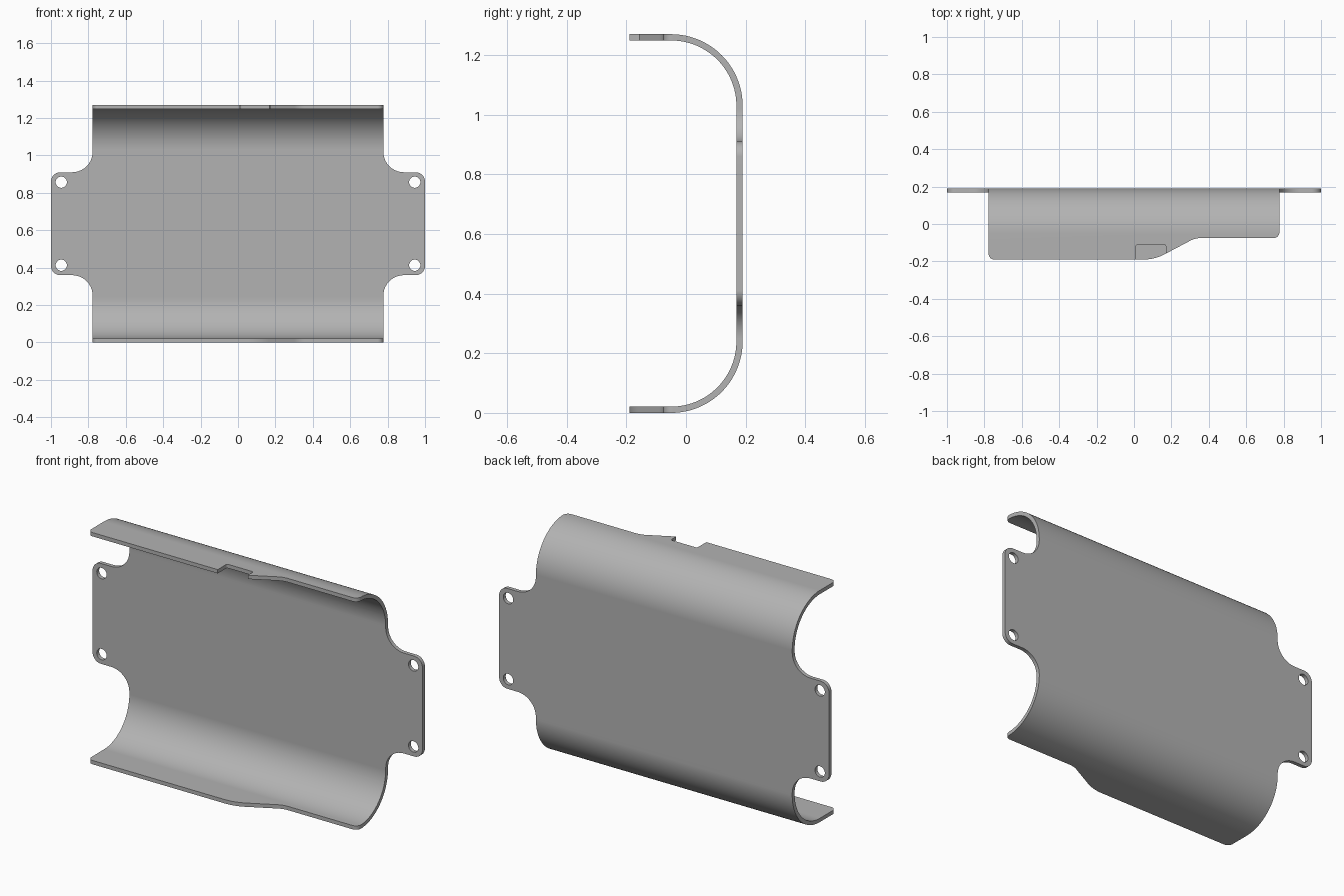
import bpy, bmesh, math
from mathutils import Vector, Matrix

if "Cube" in bpy.data.objects:
    bpy.data.objects.remove(bpy.data.objects["Cube"])

HEIGHT, THICK, BEND = 1.27, 0.021, 0.24
BACK, FRONT = 0.19, -0.19
HALF_BODY, HALF_EAR = 0.777, 1.0
EAR_LOW, EAR_HIGH = 0.36, 0.91


def rounded(corners, steps=10):
    """Polygon from (x, y, radius) corners, each replaced by a tangent arc."""
    points = []
    for i, (x, y, r) in enumerate(corners):
        p = Vector((x, y))
        if r == 0:
            points.append(p)
            continue
        a = (Vector(corners[i - 1][:2]) - p).normalized()
        b = (Vector(corners[(i + 1) % len(corners)][:2]) - p).normalized()
        half = a.angle(b) / 2
        centre = p + (a + b).normalized() * (r / math.sin(half))
        start = p + a * (r / math.tan(half)) - centre
        end = p + b * (r / math.tan(half)) - centre
        turn = math.atan2(start.x * end.y - start.y * end.x, start.dot(end))
        for k in range(steps + 1):
            points.append(centre + Matrix.Rotation(turn * k / steps, 2) @ start)
    return points


def prism(name, points, place, low, high):
    """Extrude a polygon; place maps (u, v, depth) to a position."""
    bm = bmesh.new()
    face = bm.faces.new([bm.verts.new(place(p.x, p.y, low)) for p in points])
    grown = bmesh.ops.extrude_face_region(bm, geom=[face])["geom"]
    shift = Vector(place(0, 0, high)) - Vector(place(0, 0, low))
    bmesh.ops.translate(bm, vec=shift, verts=[g for g in grown if isinstance(g, bmesh.types.BMVert)])
    bmesh.ops.recalc_face_normals(bm, faces=bm.faces)
    mesh = bpy.data.meshes.new(name)
    bm.to_mesh(mesh)
    bm.free()
    obj = bpy.data.objects.new(name, mesh)
    bpy.context.collection.objects.link(obj)
    return obj


def along_x(u, v, d): return (d, u, v)
def along_y(u, v, d): return (u, d, v)
def along_z(u, v, d): return (u, v, d)


# Bent sheet: C-shaped section swept along the length
inner = BEND - THICK
section = rounded([
    (FRONT - 0.1, 0, 0), (BACK, 0, BEND), (BACK, HEIGHT, BEND), (FRONT - 0.1, HEIGHT, 0),
    (FRONT - 0.1, HEIGHT - THICK, 0), (BACK - THICK, HEIGHT - THICK, inner),
    (BACK - THICK, THICK, inner), (FRONT - 0.1, THICK, 0)], 32)
bracket = prism("bracket", section, along_x, -1.1, 1.1)

# Front outline: body with rounded mounting ears
right_side = [
    (HALF_BODY, -0.2, 0), (HALF_BODY, EAR_LOW, 0.11),
    (HALF_EAR, EAR_LOW, 0.05), (HALF_EAR, EAR_HIGH, 0.05),
    (HALF_BODY, EAR_HIGH, 0.11), (HALF_BODY, HEIGHT + 0.2, 0)]
outline = right_side + [(-x, z, r) for x, z, r in reversed(right_side)]
cutters = [(prism("ear_outline", rounded(outline), along_y, -0.6, 0.6), 'INTERSECT')]

# Flange outline: deep on one half, sloping to a shallow half
step = BACK - THICK - 0.01
flange = [
    (-1.2, step, 0), (-HALF_BODY, step, 0), (-HALF_BODY, FRONT, 0.03),
    (0.11, FRONT, 0.24), (0.328, -0.075, 0.12), (HALF_BODY, -0.075, 0.03),
    (HALF_BODY, step, 0), (1.2, step, 0), (1.2, 0.4, 0), (-1.2, 0.4, 0)]
cutters.append((prism("flange_outline", rounded(flange), along_z, -0.3, 1.6), 'INTERSECT'))

# Notch in the upper flange
notch = [(0.01, -0.4, 0), (0.17, -0.4, 0), (0.17, -0.11, 0.01), (0.01, -0.11, 0.01)]
cutters.append((prism("notch", rounded(notch, 4), along_z, 1.1, 1.4), 'DIFFERENCE'))

# Four screw holes in the ears
for x in (-0.945, 0.945):
    for z in (0.413, 0.857):
        ring = [Vector((x + 0.03 * math.cos(t * math.tau / 32), z + 0.03 * math.sin(t * math.tau / 32)))
                for t in range(32)]
        cutters.append((prism("screw_hole", ring, along_y, 0.1, 0.3), 'DIFFERENCE'))

# Apply the cuts and remove the cutters
bpy.ops.object.select_all(action='DESELECT')
bpy.context.view_layer.objects.active = bracket
bracket.select_set(True)
for cutter, operation in cutters:
    cutter.hide_render = True
    cut = bracket.modifiers.new("cut", 'BOOLEAN')
    cut.object, cut.operation, cut.solver = cutter, operation, 'EXACT'
    bpy.ops.object.modifier_apply(modifier=cut.name)
    bpy.data.objects.remove(cutter)

# Sheet metal colour and smooth bends
metal = bpy.data.materials.new("grey_metal")
metal.use_nodes = True
grey = (0.45, 0.45, 0.45, 1)
metal.diffuse_color = grey
metal.node_tree.nodes["Principled BSDF"].inputs["Base Color"].default_value = grey
bracket.data.materials.clear()
bracket.data.materials.append(metal)
bpy.ops.object.shade_smooth_by_angle(angle=math.radians(30))
weighted = bracket.modifiers.new("even_shading", 'WEIGHTED_NORMAL')
weighted.keep_sharp = True
